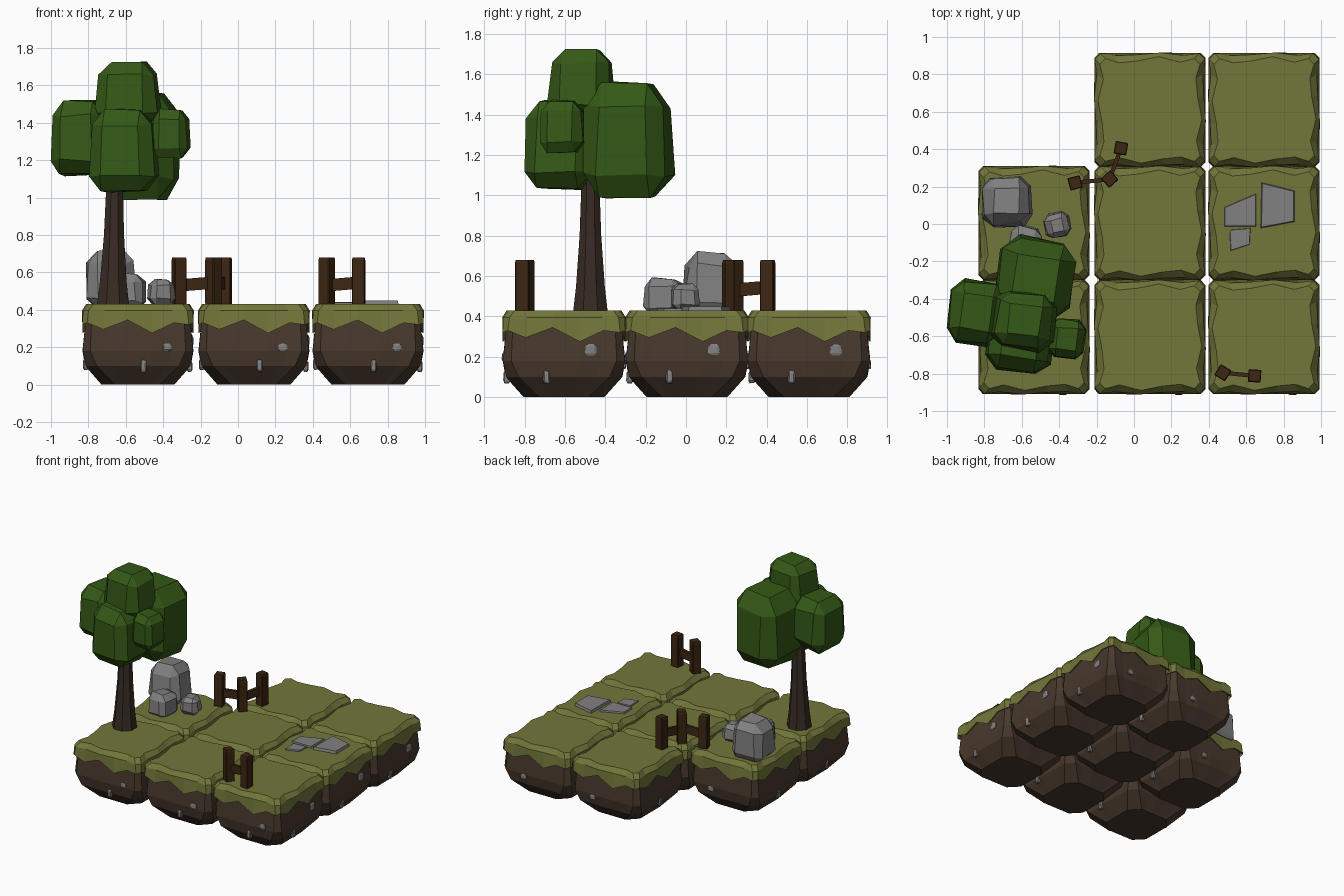
import bpy, bmesh, math, random
from mathutils import Vector, Matrix

if "Cube" in bpy.data.objects:
    bpy.data.objects.remove(bpy.data.objects["Cube"])

random.seed(4)


def material(name, rgb):
    m = bpy.data.materials.new(name)
    m.diffuse_color = (*rgb, 1)
    m.use_nodes = True
    m.node_tree.nodes["Principled BSDF"].inputs["Base Color"].default_value = m.diffuse_color
    return m


GRASS = material("grass", (0.17, 0.18, 0.042))
DIRT = material("dirt", (0.065, 0.04, 0.026))
LEAF = material("leaf", (0.035, 0.10, 0.008))
BARK = material("bark", (0.04, 0.025, 0.017))
WOOD = material("wood", (0.045, 0.019, 0.006))
STONE = material("stone", (0.22, 0.22, 0.22))


def finish(bm, name, mat):
    bmesh.ops.recalc_face_normals(bm, faces=bm.faces)
    mesh = bpy.data.meshes.new(name)
    bm.to_mesh(mesh)
    bm.free()
    mesh.materials.append(mat)
    ob = bpy.data.objects.new(name, mesh)
    bpy.context.collection.objects.link(ob)
    return ob


def loft(name, rings, mat):
    """Skin a stack of equal-length rings and cap both ends."""
    bm = bmesh.new()
    vs = [[bm.verts.new(p) for p in r] for r in rings]
    n = len(vs[0])
    for a, b in zip(vs, vs[1:]):
        for i in range(n):
            bm.faces.new((a[i], a[(i + 1) % n], b[(i + 1) % n], b[i]))
    bm.faces.new(vs[0][::-1])
    bm.faces.new(vs[-1])
    return finish(bm, name, mat)


def chunk(name, centre, size, mat, rot=0, taper=0.85, bevel=0.24, jitter=0.04):
    """Irregular chamfered block, narrower at the top."""
    bm = bmesh.new()
    bmesh.ops.create_cube(bm, size=1)
    bmesh.ops.bevel(bm, geom=bm.edges[:], offset=bevel, segments=1, affect='EDGES')
    turn = Matrix.Rotation(math.radians(rot), 3, 'Z')
    for v in bm.verts:
        if bevel:
            v.co += Vector([random.uniform(-jitter, jitter) for _ in range(3)])
        k = 1 + (taper - 1) * (v.co.z + 0.5)
        v.co = Vector((v.co.x * size[0] * k, v.co.y * size[1] * k, v.co.z * size[2]))
        v.co = turn @ v.co + Vector(centre)
    return finish(bm, name, mat)


def box(name, matrix, mat):
    bm = bmesh.new()
    bmesh.ops.create_cube(bm, size=1, matrix=matrix)
    return finish(bm, name, mat)


# Square tile outline: six points per side with cut corners
TS = (-1, -0.68, -0.2, 0.28, 0.7, 1)
SKIRT = (0.33, 0.295, 0.345, 0.275, 0.33, 0.32)
WAVE = (0.0, 0.012, -0.006, 0.008, 0.014, 0.0)


def outline(cx, cy, half, cut, z, wave=0.0):
    pts = []
    for k in range(4):
        rot = Matrix.Rotation(k * math.pi / 2, 3, 'Z')
        for i, t in enumerate(TS):
            h = half - wave * WAVE[i]
            p = rot @ Vector((t * (half - cut), -h, 0))
            zz = SKIRT[i] + z[0] if isinstance(z, tuple) else z
            pts.append((cx + p.x, cy + p.y * 1.025, zz))
    return pts


# Embedded pebbles: side index, offset along side, height, depth, size
PEBBLES = [(0, 0.155, 0.20, 0.289, 0.05), (0, 0.03, 0.10, 0.277, 0.045),
           (1, 0.13, 0.235, 0.285, 0.06), (1, -0.085, 0.10, 0.277, 0.05),
           (2, -0.1, 0.16, 0.289, 0.05), (3, 0.0, 0.11, 0.279, 0.05)]

# Ground tiles: the back left corner is empty
for i, cx in enumerate((-0.535, 0.085, 0.695)):
    for j, cy in enumerate((-0.605, 0.005, 0.61)):
        if (i, j) == (0, 2):
            continue
        loft(f"dirt_block_{i}{j}", [
            outline(cx, cy, 0.195, 0.075, 0.0),
            outline(cx, cy, 0.28, 0.06, 0.10, 0.4),
            outline(cx, cy, 0.295, 0.04, 0.18, 0.3),
            outline(cx, cy, 0.277, 0.03, 0.37)], DIRT)
        loft(f"grass_cap_{i}{j}", [
            outline(cx, cy, 0.27, 0.025, (0.015,)),
            outline(cx, cy, 0.297, 0.025, (0.0,)),
            outline(cx, cy, 0.294, 0.03, 0.395, 0.8),
            outline(cx, cy, 0.268, 0.03, 0.43, 1.6)], GRASS)
        for n, (side, off, z, depth, s) in enumerate(PEBBLES):
            p = Matrix.Rotation(side * math.pi / 2, 3, 'Z') @ Vector((off, -depth, z))
            tall = n in (1, 3, 5)
            chunk(f"pebble_{i}{j}_{n}", (cx + p.x, cy + p.y * 1.025, z),
                  (0.035 if tall else s, 0.035, 0.06) if side % 2 == 0 and tall else
                  (0.03, 0.035, 0.06) if tall else
                  (s, 0.025, 0.04) if side % 2 == 0 else (0.025, s, 0.055),
                  STONE, bevel=0.2)

# Tree trunk with flared foot
trunk = []
for z, r, x in ((0.42, 0.093, -0.668), (0.55, 0.077, -0.667), (0.80, 0.058, -0.663),
                (1.04, 0.049, -0.66), (1.2, 0.045, -0.655)):
    trunk.append([(x + r * math.cos(a * math.pi / 4 + 0.39),
                   -0.474 + r * math.sin(a * math.pi / 4 + 0.39), z) for a in range(8)])
loft("tree_trunk", trunk, BARK)

# Foliage clumps
for name, c, s, rot, tp in (
        ("back", (-0.525, -0.285, 1.275), (0.41, 0.42, 0.56), -9, 0.93),
        ("left", (-0.845, -0.475, 1.32), (0.31, 0.35, 0.40), -8, 0.88),
        ("top", (-0.585, -0.515, 1.555), (0.34, 0.33, 0.34), -8, 0.82),
        ("front", (-0.61, -0.62, 1.25), (0.36, 0.35, 0.44), -8, 0.88),
        ("right", (-0.36, -0.615, 1.34), (0.20, 0.22, 0.26), -6, 0.88)):
    chunk(f"foliage_{name}", c, s, LEAF, rot, tp, bevel=0.2, jitter=0.025)

# Boulders
chunk("boulder_large", (-0.68, 0.125, 0.56), (0.28, 0.28, 0.31), STONE, 3, 0.82, 0.2)
chunk("boulder_medium", (-0.585, -0.11, 0.50), (0.18, 0.20, 0.18), STONE, -10, 0.88, 0.2)
chunk("boulder_small", (-0.41, -0.005, 0.495), (0.14, 0.14, 0.13), STONE, 12, 0.85, 0.22)

# Flat paving stones with a slightly inset top
SLABS = [((0.48, 0.09), (0.655, 0.165), (0.655, -0.015), (0.48, -0.015)),
         ((0.68, 0.225), (0.86, 0.18), (0.86, 0.01), (0.675, -0.025)),
         ((0.51, -0.03), (0.625, -0.02), (0.62, -0.11), (0.515, -0.145))]
for n, (slab, top) in enumerate(zip(SLABS, (0.442, 0.45, 0.44))):
    mid = sum((Vector(p) for p in slab), Vector((0, 0))) / 4
    inset = [mid + (Vector(p) - mid) * 0.93 for p in slab]
    loft(f"paving_stone_{n}", [[(x, y, 0.42) for x, y in slab],
                               [(p.x, p.y, top) for p in inset]], STONE)

# Fences: square posts (x, y, turn) joined by thin rails
FENCES = [[(-0.315, 0.22, 15), (-0.13, 0.24, 42), (-0.07, 0.405, -10)],
          [(0.475, -0.795, -32), (0.645, -0.812, -4)]]
for f, posts in enumerate(FENCES):
    for n, (x, y, turn) in enumerate(posts):
        chunk(f"fence_post_{f}{n}", (x, y, 0.55), (0.068, 0.068, 0.26), WOOD, turn,
              1.0, bevel=0.06, jitter=0.0)
    for n, (a, b) in enumerate(zip(posts, posts[1:])):
        a, b = Vector((a[0], a[1], 0.53)), Vector((b[0], b[1], 0.545))
        d = b - a
        box(f"fence_rail_{f}{n}", Matrix.Translation((a + b) / 2)
            @ d.to_track_quat('X', 'Z').to_matrix().to_4x4()
            @ Matrix.Diagonal((d.length, 0.022, 0.065, 1)), WOOD)
